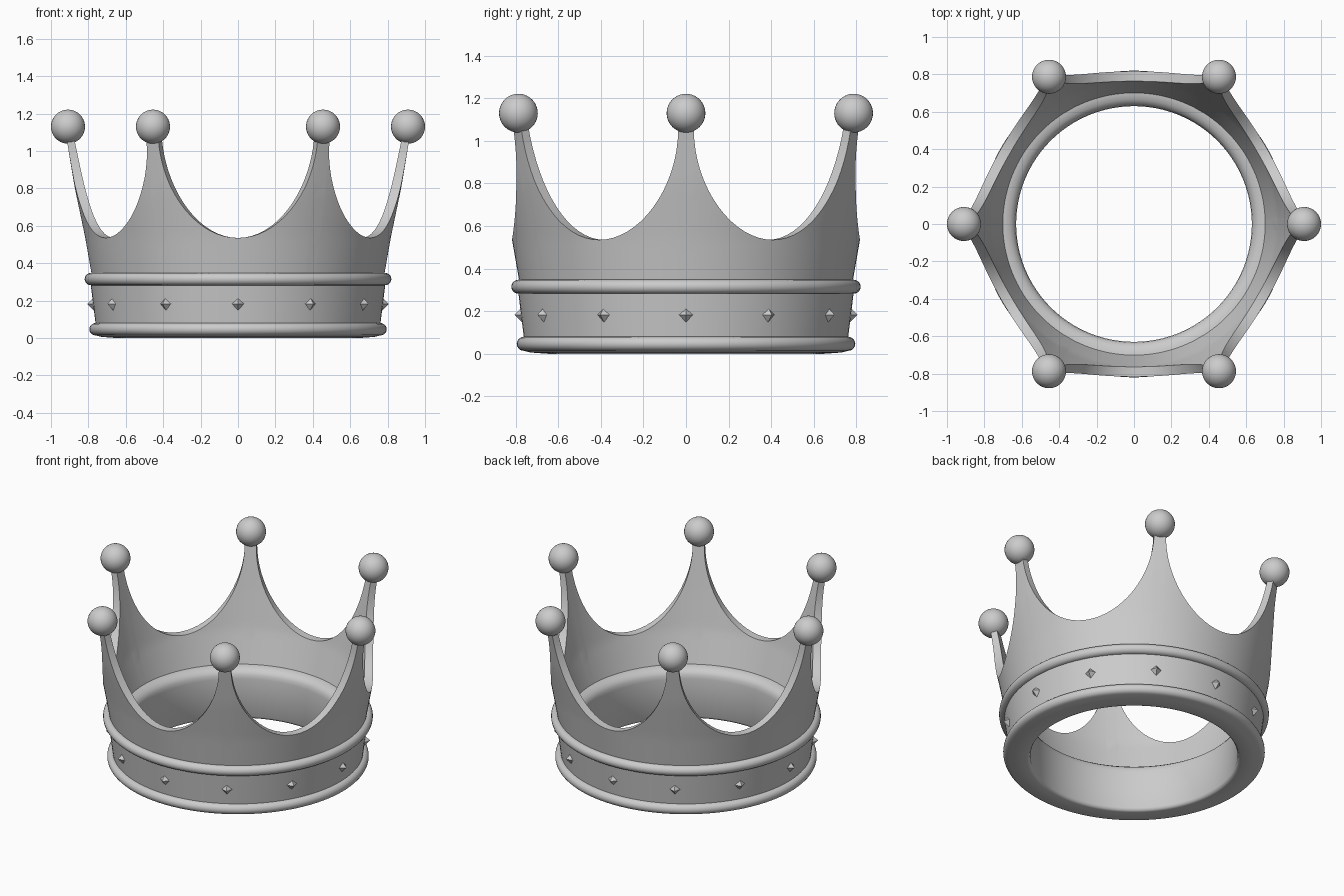
import bpy, bmesh
from math import sin, cos, pi, radians

if "Cube" in bpy.data.objects:
    bpy.data.objects.remove(bpy.data.objects["Cube"])


def finish(bm, name, angle=40):
    bmesh.ops.recalc_face_normals(bm, faces=bm.faces)
    me = bpy.data.meshes.new(name)
    bm.to_mesh(me)
    bm.free()
    ob = bpy.data.objects.new(name, me)
    bpy.context.collection.objects.link(ob)
    bpy.ops.object.select_all(action='DESELECT')
    ob.select_set(True)
    bpy.context.view_layer.objects.active = ob
    if angle:
        bpy.ops.object.shade_smooth_by_angle(angle=radians(angle))
    return ob


def skin(rings):
    """Join closed loops of points into a tube that wraps around."""
    bm = bmesh.new()
    vs = [[bm.verts.new(p) for p in ring] for ring in rings]
    n, m = len(vs), len(vs[0])
    for i in range(n):
        a, b = vs[i], vs[(i + 1) % n]
        for j in range(m):
            k = (j + 1) % m
            bm.faces.new((a[j], a[k], b[k], b[j]))
    return bm


def polar(r, a, z):
    return (r * cos(a), r * sin(a), z)


def arc(cx, cz, r, steps=10):
    return [(cx + r * cos(-pi / 2 + pi * i / steps),
             cz + r * sin(-pi / 2 + pi * i / steps)) for i in range(steps + 1)]


def lerp(pts, z):
    for (z0, r0), (z1, r1) in zip(pts, pts[1:]):
        if z <= z1:
            return r0 + (r1 - r0) * (z - z0) / (z1 - z0)
    return pts[-1][1]


# Lower band: revolved profile with two rolled edges and a rounded inner ledge
profile = [(0.65, 0.0), (0.73, 0.006)] + arc(0.762, 0.047, 0.033) \
    + arc(0.787, 0.315, 0.033) \
    + [(0.72, 0.338), (0.69, 0.335), (0.665, 0.328), (0.645, 0.314),
       (0.634, 0.295), (0.63, 0.27), (0.63, 0.02), (0.637, 0.006)]
SEG = 128
finish(skin([[polar(r, 2 * pi * i / SEG, z) for r, z in profile]
             for i in range(SEG)]), "band")

# Flared upper wall whose rim sweeps in elliptical scoops between six points
OUTER = [(0.30, 0.776), (0.54, 0.818), (0.80, 0.873), (1.10, 0.923)]
INNER = [(0.30, 0.690), (0.54, 0.765), (0.80, 0.822), (1.10, 0.883)]
ROWS, STEPS = 14, 32
columns = []
for k in range(6):
    for i in range(STEPS + 1):
        t = -pi / 2 + pi * i / STEPS
        a = radians(30 + 60 * k + 27.7 * sin(t))
        top = 1.06 - 0.525 * cos(t)
        zs = [0.30 + (top - 0.30) * j / ROWS for j in range(ROWS + 1)]
        columns.append([polar(lerp(OUTER, z), a, z) for z in zs]
                       + [polar(lerp(INNER, z), a, z) for z in reversed(zs)])
finish(skin(columns), "scalloped_wall")

# Ball on each point
for k in range(6):
    bm = bmesh.new()
    bmesh.ops.create_uvsphere(bm, u_segments=32, v_segments=20, radius=0.091)
    bmesh.ops.translate(bm, verts=bm.verts,
                        vec=polar(0.909, radians(60 * k), 1.13))
    finish(bm, f"point_ball_{k + 1}", 60)

# Twelve diamond studs around the band
for k in range(12):
    bm = bmesh.new()
    bmesh.ops.create_uvsphere(bm, u_segments=4, v_segments=2, radius=0.042)
    ob = finish(bm, f"diamond_stud_{k + 1}", 0)
    ob.location = polar(0.764, radians(30 * k), 0.183)
    ob.rotation_euler = (0, 0, radians(30 * k))
